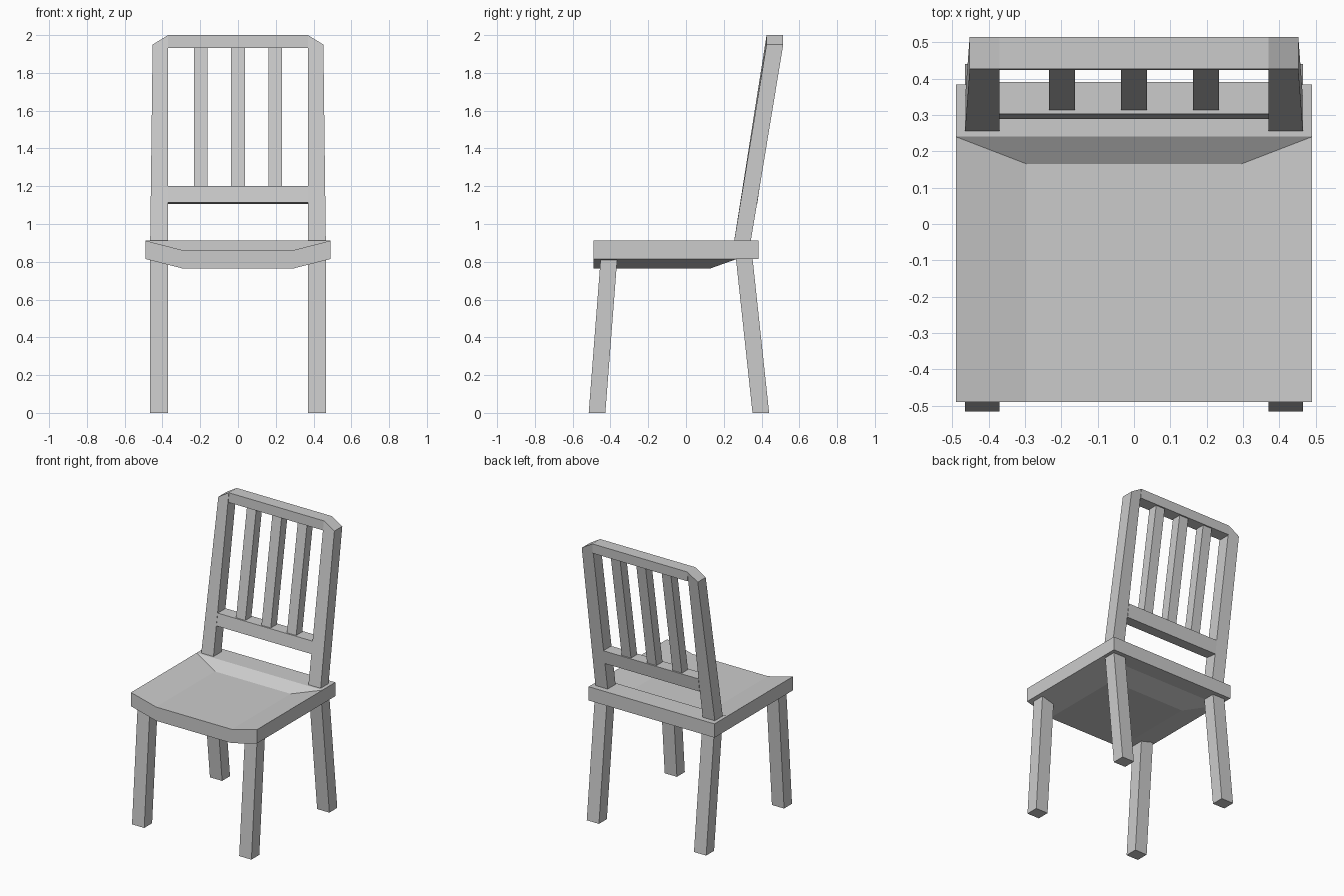
import bpy
import bmesh

cube = bpy.data.objects.get("Cube")
if cube:
    bpy.data.objects.remove(cube, do_unlink=True)

GREY = (0.6, 0.6, 0.6, 1.0)
mat = bpy.data.materials.new("light grey")
mat.use_nodes = True
mat.diffuse_color = GREY
mat.node_tree.nodes["Principled BSDF"].inputs["Base Color"].default_value = GREY


def add_object(name, bm):
    bmesh.ops.recalc_face_normals(bm, faces=bm.faces)
    mesh = bpy.data.meshes.new(name)
    bm.to_mesh(mesh)
    bm.free()
    mesh.materials.append(mat)
    obj = bpy.data.objects.new(name, mesh)
    bpy.context.scene.collection.objects.link(obj)
    return obj


def loft(name, front, back):
    """Solid between two matching outlines."""
    bm = bmesh.new()
    a = [bm.verts.new(p) for p in front]
    b = [bm.verts.new(p) for p in back]
    bm.faces.new(a)
    bm.faces.new(b)
    for i in range(len(a)):
        j = (i + 1) % len(a)
        bm.faces.new((a[i], a[j], b[j], b[i]))
    return add_object(name, bm)


def lean(z):
    """Front plane of the backrest: tilted, then upright at the very top."""
    return 0.255 + 0.165 * (min(z, 1.95) - 0.91)


def back_part(name, outline, near=0.0, far=0.088, drop=0.0):
    """Leaning board from an x-z outline; drop lowers its rear bottom edge."""
    low = min(z for x, z in outline)
    front = [(x, lean(z) + near, z) for x, z in outline]
    back = [(x, lean(z) + far, z - drop * (z == low)) for x, z in outline]
    return loft(name, front, back)


def bar(x0, x1, z0, z1):
    return [(x0, z0), (x1, z0), (x1, z1), (x0, z1)]


# Seat: thick board with a dished middle and a flat rear rim
W, M, TOP, DIP, THICK = 0.49, 0.295, 0.912, 0.05, 0.097


def seat_skin(bm, z, dip_y, rim_y):
    pts = [(-W, -W, 0), (-M, -W, DIP), (M, -W, DIP), (W, -W, 0),
           (W, rim_y, 0), (M, dip_y, DIP), (-M, dip_y, DIP), (-W, rim_y, 0),
           (W, 0.383, 0), (-W, 0.383, 0)]
    v = [bm.verts.new((x, y, z - d)) for x, y, d in pts]
    for f in ((0, 1, 6, 7), (1, 2, 5, 6), (2, 3, 4, 5), (6, 5, 4, 7), (7, 4, 8, 9)):
        bm.faces.new([v[i] for i in f])
    return [v[i] for i in (0, 1, 2, 3, 4, 8, 9, 7)]


bm = bmesh.new()
upper = seat_skin(bm, TOP, 0.165, 0.24)
lower = seat_skin(bm, TOP - THICK, 0.13, 0.27)
for i in range(len(upper)):
    j = (i + 1) % len(upper)
    bm.faces.new((upper[i], upper[j], lower[j], lower[i]))
add_object("seat", bm)

# Legs and back posts, mirrored left and right
for side, s in (("left", 1), ("right", -1)):
    for end, foot, head in (("front", -0.515, -0.451), ("rear", 0.352, 0.263)):
        rect = [(0.37, 0), (0.465, 0), (0.465, 0.088), (0.37, 0.088)]
        loft(f"{end}_leg_{side}",
             [(s * x, foot + y, 0.0) for x, y in rect],
             [(s * x, head + y, 0.83) for x, y in rect])
    post = [(0.37, 0.9), (0.465, 0.9), (0.452, 1.95), (0.37, 2.0)]
    back_part(f"back_post_{side}", [(s * x, z) for x, z in post])

# Backrest rails and slats
back_part("top_rail", bar(-0.37, 0.37, 1.933, 2.0))
back_part("lower_rail", bar(-0.37, 0.37, 1.115, 1.2), drop=0.01)
for label, x in (("right", -0.198), ("middle", 0.0), ("left", 0.198)):
    back_part(f"slat_{label}", bar(x - 0.036, x + 0.036, 1.19, 1.94), 0.01, 0.078)
